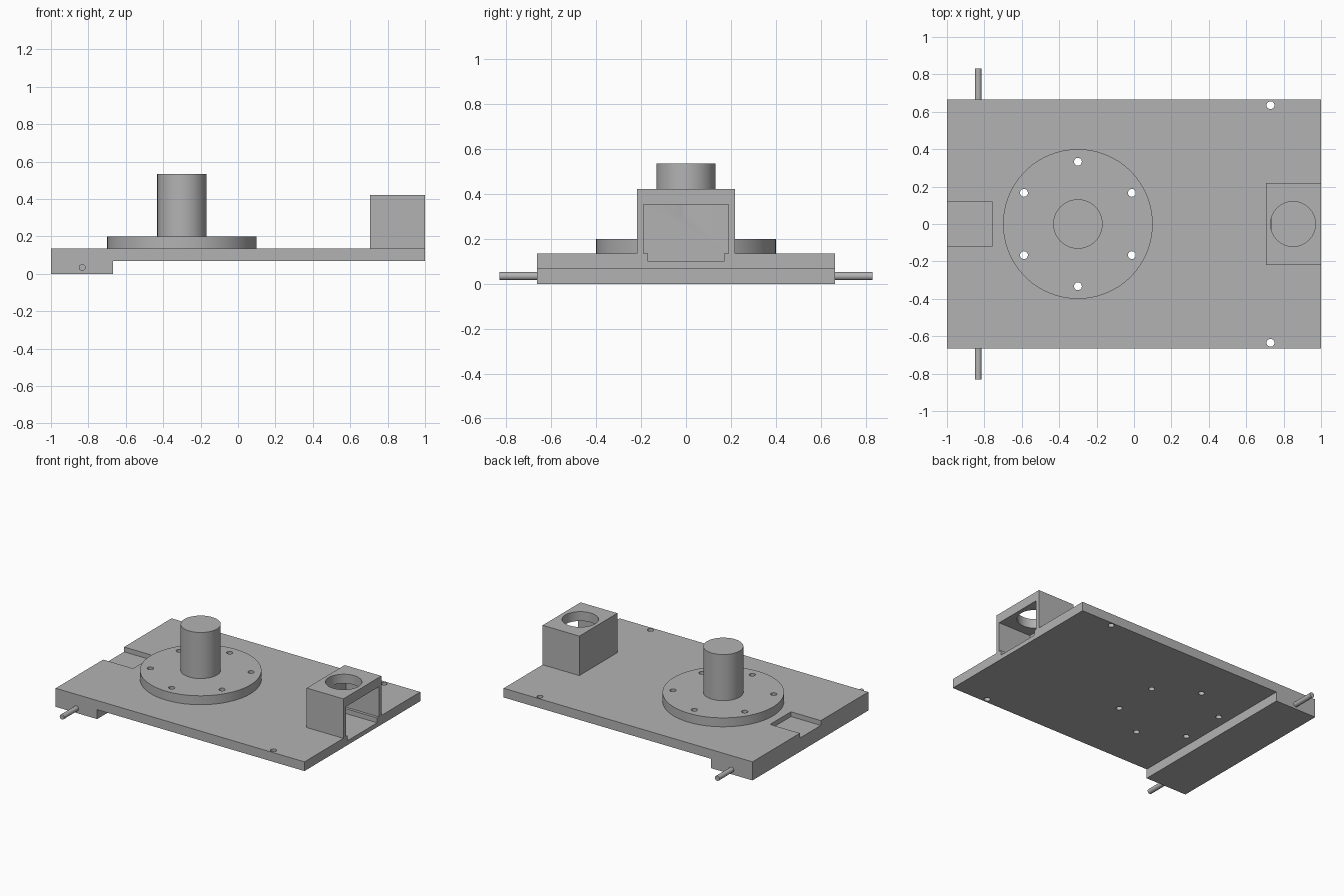
import bpy
import math

if "Cube" in bpy.data.objects:
    bpy.data.objects.remove(bpy.data.objects["Cube"])

grey = bpy.data.materials.new("plain_grey")
COLOUR = (0.45, 0.45, 0.45, 1)
grey.use_nodes = True
grey.diffuse_color = COLOUR
next(n for n in grey.node_tree.nodes
     if n.type == 'BSDF_PRINCIPLED').inputs["Base Color"].default_value = COLOUR


def finish(name):
    ob = bpy.context.object
    ob.name = name
    bpy.ops.object.transform_apply(location=True, rotation=True, scale=True)
    ob.data.materials.append(grey)
    return ob


def box(name, lo, hi):
    centre = [(a + b) / 2 for a, b in zip(lo, hi)]
    bpy.ops.mesh.primitive_cube_add(size=1, location=centre)
    bpy.context.object.scale = [b - a for a, b in zip(lo, hi)]
    return finish(name)


def rod(name, r, x, y, lo, hi, sides=64):
    bpy.ops.mesh.primitive_cylinder_add(vertices=sides, radius=r, depth=hi - lo,
                                        location=(x, y, (lo + hi) / 2))
    return finish(name)


def cut(target, cutters):
    for c in cutters:
        c.hide_render = True
        mod = target.modifiers.new("cut", 'BOOLEAN')
        mod.operation = 'DIFFERENCE'
        mod.solver = 'EXACT'
        mod.object = c
        bpy.context.view_layer.objects.active = target
        bpy.ops.object.modifier_apply(modifier=mod.name)
        bpy.data.objects.remove(c)


def smooth(ob):
    bpy.ops.object.select_all(action='DESELECT')
    ob.select_set(True)
    bpy.context.view_layer.objects.active = ob
    bpy.ops.object.shade_smooth_by_angle(angle=math.radians(30))


TOP, UNDER, STEP, HALF = 0.135, 0.068, -0.667, 0.665
HUB_X = -0.3


def bolt_holes():
    spots = [math.radians(30 + 60 * i) for i in range(6)]
    return [rod("hole_cutter", 0.021, HUB_X + 0.333 * math.cos(a),
                0.333 * math.sin(a), -0.1, 0.4, 24) for a in spots]


# Base plate with a thicker end, extruded from its side profile
profile = [(-1, 0), (STEP, 0), (STEP, UNDER), (1, UNDER), (1, TOP), (-1, TOP)]
n = len(profile)
verts = [(x, y, z) for y in (-HALF, HALF) for x, z in profile]
faces = [tuple(range(n)), tuple(reversed(range(n, 2 * n)))]
faces += [(i, i + n, (i + 1) % n + n, (i + 1) % n) for i in range(n)]
mesh = bpy.data.meshes.new("base_plate")
mesh.from_pydata(verts, [], faces)
mesh.materials.append(grey)
plate = bpy.data.objects.new("base_plate", mesh)
bpy.context.collection.objects.link(plate)

# Edge notch, slot under the housing, and screw holes
cut(plate, [box("notch_cutter", (-1.1, -0.12, 0.1), (-0.76, 0.12, 0.3)),
            box("slot_cutter", (0.735, -0.17, 0.1), (1.1, 0.17, 0.3))]
    + [rod("hole_cutter", 0.021, 0.73, s * 0.635, -0.1, 0.4, 24) for s in (-1, 1)]
    + bolt_holes())
smooth(plate)

# Bolted flange and shaft
flange = rod("flange", 0.4, HUB_X, 0, TOP, 0.2, 96)
cut(flange, bolt_holes())
smooth(flange)
smooth(rod("shaft", 0.132, HUB_X, 0, 0.2, 0.535))

# Open housing with a round hole in its roof
housing = box("housing", (0.705, -0.218, TOP), (1, 0.218, 0.422))
cut(housing, [box("cavity_cutter", (0.735, -0.19, 0.1), (1.1, 0.19, 0.354)),
              rod("roof_hole_cutter", 0.12, 0.85, 0, 0.3, 0.5)])
smooth(housing)

# Hinge pins on both sides
for side, name in ((-1, "front_pin"), (1, "back_pin")):
    bpy.ops.mesh.primitive_cylinder_add(
        vertices=32, radius=0.018, depth=0.167,
        location=(-0.833, side * 0.7485, 0.034), rotation=(math.pi / 2, 0, 0))
    smooth(finish(name))
